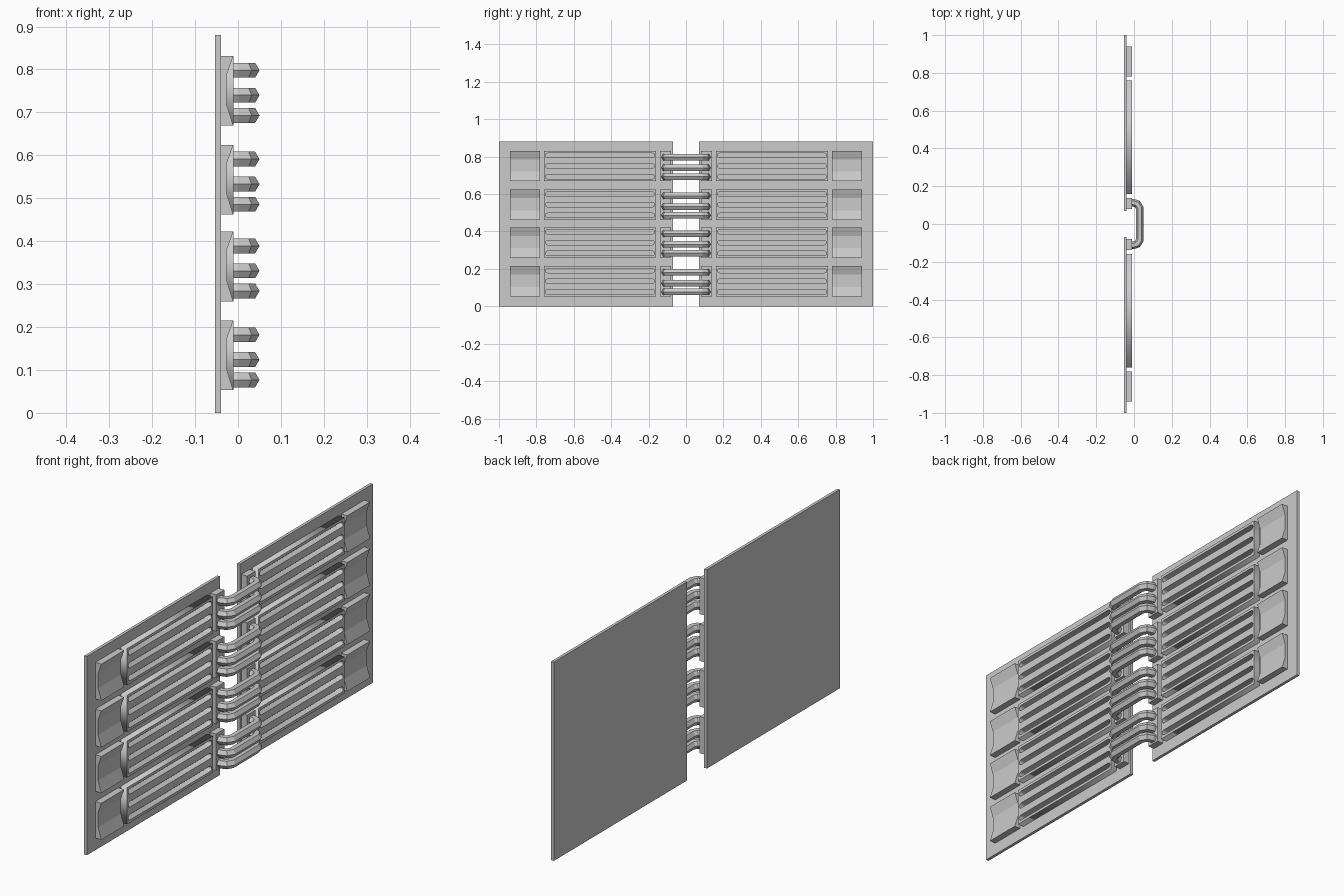
import bpy, bmesh, math
from mathutils import Vector

if "Cube" in bpy.data.objects:
    bpy.data.objects.remove(bpy.data.objects["Cube"])

grey = bpy.data.materials.new("light_grey")
grey.use_nodes = True
grey.diffuse_color = (0.6, 0.6, 0.6, 1)
grey.node_tree.nodes["Principled BSDF"].inputs["Base Color"].default_value = (0.6, 0.6, 0.6, 1)

BACK, FACE, FRONT = -0.053, -0.04, -0.011   # depth of plate back, plate face, panel face
HALF = 0.081                                # half height of a row
ROWS = (0.134, 0.341, 0.543, 0.75)


def add(name, bm):
    bmesh.ops.recalc_face_normals(bm, faces=bm.faces)
    mesh = bpy.data.meshes.new(name)
    bm.to_mesh(mesh)
    bm.free()
    mesh.materials.append(grey)
    obj = bpy.data.objects.new(name, mesh)
    bpy.context.collection.objects.link(obj)
    return obj


def prism(name, profile, y0, y1):
    """Extrude an x-z profile along y."""
    bm = bmesh.new()
    face = bm.faces.new([bm.verts.new((x, y0, z)) for x, z in profile])
    ext = bmesh.ops.extrude_face_region(bm, geom=[face])
    verts = [v for v in ext["geom"] if isinstance(v, bmesh.types.BMVert)]
    bmesh.ops.translate(bm, verts=verts, vec=(0, y1 - y0, 0))
    return add(name, bm)


def box(name, x0, x1, y0, y1, z0, z1):
    return prism(name, [(x0, z0), (x1, z0), (x1, z1), (x0, z1)], y0, y1)


def pill(cy, cz, half, r, steps=4):
    """Outline of a slot with rounded ends."""
    pts = []
    for side, start in ((1, -math.pi / 2), (-1, math.pi / 2)):
        for i in range(steps + 1):
            a = start + math.pi * i / steps
            pts.append((cy + side * (half - r) + r * math.cos(a), cz + r * math.sin(a)))
    return pts


def slotted_mesh():
    """Panel with three long slots, as a filled and extruded outline."""
    curve = bpy.data.curves.new("slotted_panel", "CURVE")
    curve.dimensions, curve.fill_mode = "2D", "BOTH"
    curve.extrude = (FRONT - FACE) / 2
    loops = [[(-0.3, -HALF), (0.3, -HALF), (0.3, HALF), (-0.3, HALF)]]
    loops += [pill(0, z, 0.292, 0.012) for z in (-0.057, 0, 0.057)]
    for loop in loops:
        spline = curve.splines.new("POLY")
        spline.points.add(len(loop) - 1)
        for p, (y, z) in zip(spline.points, loop):
            p.co = (y, z, 0, 1)
        spline.use_cyclic_u = True
    tmp = bpy.data.objects.new("slotted_panel_outline", curve)
    bpy.context.collection.objects.link(tmp)
    dep = bpy.context.evaluated_depsgraph_get()
    mesh = bpy.data.meshes.new_from_object(tmp.evaluated_get(dep))
    bpy.data.objects.remove(tmp)
    mesh.materials.clear()
    mesh.materials.append(grey)
    return mesh


def handle(name, z, r=0.02):
    """Six-sided bar swept along a bracket-shaped path."""
    half = [(-0.03, 0.112), (0.0, 0.112), (0.018, 0.106), (0.03, 0.085)]
    path = [Vector(p) for p in half] + [Vector((x, -y)) for x, y in reversed(half)]
    bm = bmesh.new()
    rings = []
    for i, p in enumerate(path):
        d0 = (p - path[max(i - 1, 0)]).normalized()
        d1 = (path[min(i + 1, len(path) - 1)] - p).normalized()
        t = (d0 + d1).normalized()
        n = Vector((-t.y, t.x))
        stretch = 1 / max(t.dot(d0), t.dot(d1))
        ring = []
        for k in range(6):
            a = math.pi * k / 3
            q = p + n * (r * math.cos(a) * stretch)
            ring.append(bm.verts.new((q.x, q.y, z + r * math.sin(a))))
        rings.append(ring)
    for a, b in zip(rings, rings[1:]):
        for k in range(6):
            j = (k + 1) % 6
            bm.faces.new((a[k], a[j], b[j], b[k]))
    bm.faces.new(rings[0])
    bm.faces.new(rings[-1])
    add(name, bm)


panel_mesh = slotted_mesh()

for side, label in ((-1, "front"), (1, "back")):
    # Backing plate
    box(f"{label}_plate", BACK, FACE, side * 0.07, side, 0, 0.88)
    for n, zc in enumerate(ROWS, 1):
        # Slotted panel
        panel = bpy.data.objects.new(f"{label}_slotted_panel_{n}", panel_mesh)
        panel.location = ((FACE + FRONT) / 2, side * 0.46, zc)
        panel.rotation_euler = (math.pi / 2, 0, math.pi / 2)
        bpy.context.collection.objects.link(panel)
        # Scooped end block
        scoop = [(FACE, zc - HALF), (FRONT, zc - HALF), (-0.027, zc - 0.03),
                 (-0.027, zc + 0.036), (FRONT, zc + HALF), (FACE, zc + HALF)]
        prism(f"{label}_scooped_block_{n}", scoop, side * 0.78, side * 0.94)
        # Mount for the handles
        box(f"{label}_handle_mount_{n}", FACE, FRONT, side * 0.08, side * 0.138,
            zc - HALF, zc + HALF)

# Handles bridging the two plates
for n, zc in enumerate(ROWS, 1):
    for m, dz in enumerate((-0.057, -0.01, 0.048), 1):
        handle(f"handle_{n}_{m}", zc + dz)
